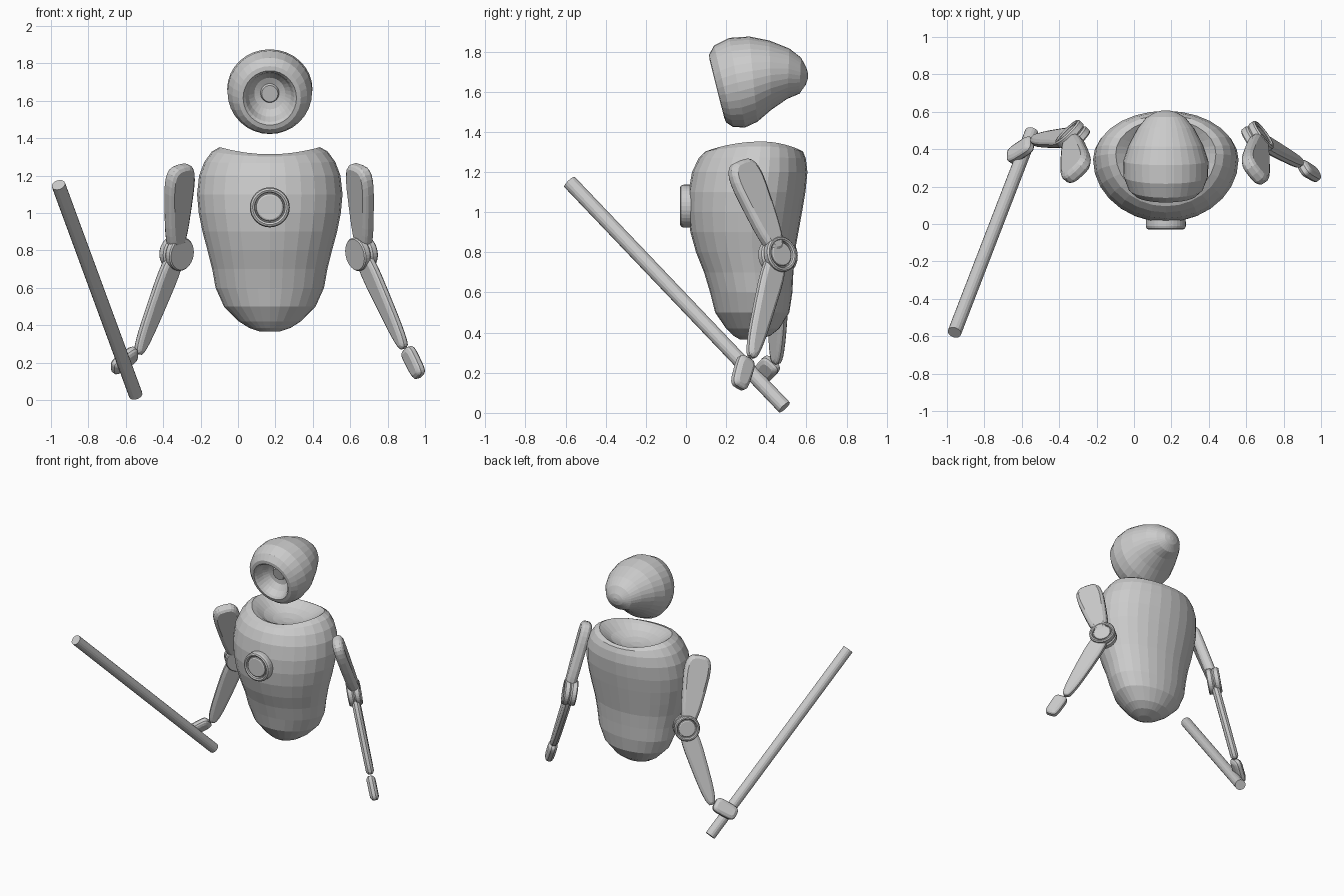
import bpy, bmesh, math
from mathutils import Vector

if "Cube" in bpy.data.objects:
    bpy.data.objects.remove(bpy.data.objects["Cube"])

grey = bpy.data.materials.new("light_grey")
grey.diffuse_color = (0.6, 0.6, 0.6, 1)
grey.use_nodes = True
grey.node_tree.nodes["Principled BSDF"].inputs["Base Color"].default_value = grey.diffuse_color
CX = 0.17  # centre line of head and body


def loft(name, rings):
    """Skin a list of equal-length point rings and close both ends."""
    bm = bmesh.new()
    loops = [[bm.verts.new(p) for p in ring] for ring in rings]
    n = len(loops[0])
    for a, b in zip(loops, loops[1:]):
        for i in range(n):
            j = (i + 1) % n
            bm.faces.new((a[i], a[j], b[j], b[i]))
    bm.faces.new(loops[0][::-1])
    bm.faces.new(loops[-1])
    bmesh.ops.recalc_face_normals(bm, faces=bm.faces)
    mesh = bpy.data.meshes.new(name)
    bm.to_mesh(mesh)
    bm.free()
    mesh.materials.append(grey)
    ob = bpy.data.objects.new(name, mesh)
    bpy.context.collection.objects.link(ob)
    return ob


def angles(n):
    return [2 * math.pi * i / n for i in range(n)]


def lathe(name, centre, axis, profile, n=32):
    """Revolve (radius, offset) pairs around an axis."""
    c, axis = Vector(centre), Vector(axis).normalized()
    u = axis.orthogonal().normalized()
    v = axis.cross(u)
    return loft(name, [[c + axis * h + r * (u * math.cos(a) + v * math.sin(a))
                        for a in angles(n)] for r, h in profile])


def paddle(name, start, end, normal, w0, w1, thick, power=0.6):
    """Flat tapered limb with rounded outline and chamfered rims."""
    p0, p1 = Vector(start), Vector(end)
    d = (p1 - p0).normalized()
    nrm = Vector(normal)
    nrm = (nrm - d * nrm.dot(d)).normalized()
    u = d.cross(nrm)
    half, mid = (p1 - p0).length / 2, (p0 + p1) / 2

    def soft(x):
        return math.copysign(abs(x) ** power, x)

    rings = []
    for h, inset in ((-.5, .022), (-.36, .007), (-.2, 0), (.2, 0), (.36, .007), (.5, .022)):
        ring = []
        for a in angles(28):
            s = soft(math.cos(a))
            w = (w0 + (w1 - w0) * (s + 1) / 2) / 2 - inset
            ring.append(mid + d * s * (half - inset) + u * soft(math.sin(a)) * w + nrm * h * thick)
        rings.append(ring)
    return loft(name, rings)


# Body: z, half width, front y, back y, saddle lift; ends in the neck dish
body = [(.365, .05, .27, .36, 0), (.385, .11, .235, .42, 0), (.42, .165, .20, .465, 0),
        (.50, .245, .145, .515, 0), (.60, .29, .12, .53, 0), (.70, .308, .09, .535, 0),
        (.80, .333, .05, .542, 0), (.90, .36, .022, .56, 0), (1.0, .38, .01, .578, 0),
        (1.1, .389, .012, .595, 0), (1.2, .378, .03, .605, 0), (1.27, .35, .062, .597, .003),
        (1.315, .31, .095, .583, .013), (1.333, .268, .13, .56, .019),
        (1.315, .235, .16, .54, .012), (1.28, .18, .205, .50, .006),
        (1.255, .11, .26, .45, 0), (1.245, .04, .32, .39, 0)]
rings = []
for z, w, yf, yb, lift in body:
    yc = yf + .57 * (yb - yf)
    rings.append([(CX + w * math.cos(a),
                   yc + math.sin(a) * ((yb - yc) if math.sin(a) > 0 else (yc - yf)),
                   z + lift * math.cos(2 * a)) for a in angles(28)])
loft("body", rings)

# Head: top y, top z, bottom y, bottom z, half width; starts inside the face socket
head = [(.115, 1.785, .20, 1.447, .166), (.14, 1.83, .235, 1.424, .20),
        (.215, 1.868, .295, 1.422, .226), (.315, 1.875, .355, 1.45, .228),
        (.415, 1.855, .425, 1.51, .20), (.515, 1.815, .505, 1.565, .152),
        (.573, 1.77, .565, 1.59, .105), (.60, 1.72, .597, 1.635, .055),
        (.608, 1.69, .607, 1.665, .018)]
rings = []
for yt, zt, yb, zb, w in head:
    top, bot = Vector((CX, yt, zt)), Vector((CX, yb, zb))
    rings.append([(top + bot) / 2 + (top - bot) / 2 * math.sin(a) + Vector((w * math.cos(a), 0, 0))
                  for a in angles(32)])
face = sum(rings[0], Vector()) / 32
inward = Vector((0, .97, .25))
socket = [[face + (p - face) * s + inward * depth for p in rings[0]]
          for s, depth in ((.08, .085), (.26, .085), (.30, .1), (.5, .09), (.68, .055), (.78, .01), (.86, -.004))]
loft("head", socket + rings)

# Chest button: raised ring around a disc
lathe("chest_button", (CX, 0, 1.03), (0, -1, 0),
      [(.106, -.07), (.107, .012), (.102, .025), (.092, .03), (.082, .025),
       (.079, .008), (.075, .008), (.072, .022), (.064, .026)])

# Arms: normal, shoulder, upper arm end, elbow, forearm end
arms = {
    "right": ((.79, .58, .18), (.645, .265, 1.255), (.672, .455, .80), (.66, .455, .785), (.89, .325, .275)),
    "left": ((-.68, .70, .15), (-.305, .27, 1.255), (-.335, .455, .80), (-.328, .465, .785), (-.535, .45, .245)),
}
for side, (nrm, shoulder, upper_end, elbow, wrist) in arms.items():
    paddle(side + "_upper_arm", shoulder, upper_end, nrm, .215, .115, .075)
    paddle(side + "_forearm", elbow, wrist, nrm, .15, .085, .055)
    # Elbow: plain disc inside, ringed disc outside
    lathe(side + "_elbow", elbow, nrm,
          [(.084, -.045), (.09, -.038), (.09, -.01), (.082, .0), (.09, .01), (.09, .038),
           (.083, .047), (.074, .047), (.067, .04), (.065, .028), (.061, .028),
           (.059, .036), (.053, .04)])

# Hands
paddle("right_hand", (.90, .305, .275), (.975, .26, .125), (.79, .58, .18), .105, .095, .06, .5)
paddle("left_hand", (-.545, .435, .255), (-.67, .355, .165), (-.15, .65, .7), .11, .10, .06, .5)

# Staff
a, b = Vector((-.96, -.58, 1.15)), Vector((-.547, .49, .028))
lathe("staff", a, b - a, [(.037, 0), (.037, (b - a).length)], 16)
